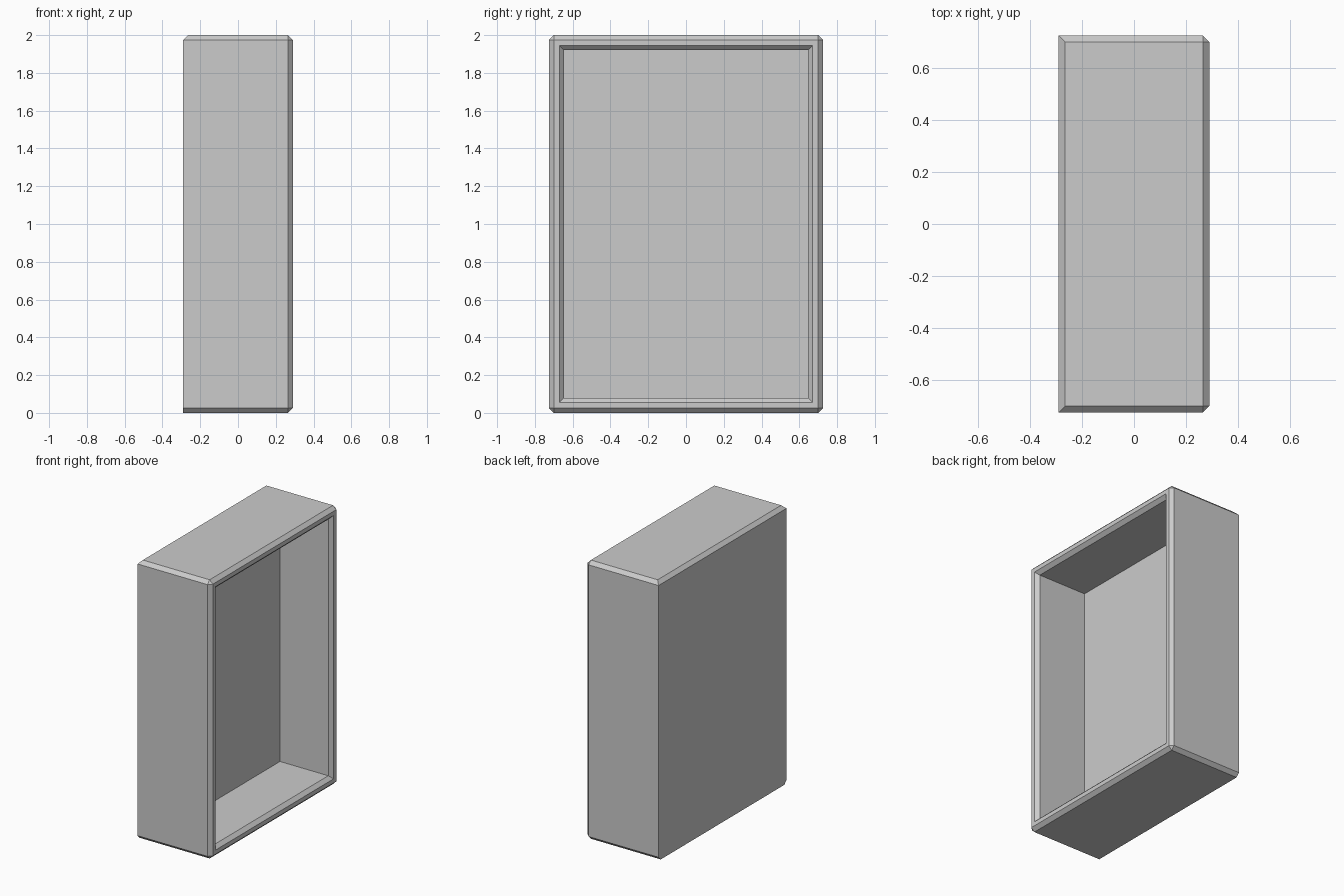
import bpy, bmesh
from mathutils import Vector

if "Cube" in bpy.data.objects:
    bpy.data.objects.remove(bpy.data.objects["Cube"])

DEPTH, WIDTH, HEIGHT = 0.58, 1.45, 2.0
WALL, CHAMFER, BACK_X = 0.08, 0.025, -0.118
X, Y = DEPTH / 2, WIDTH / 2

bm = bmesh.new()

# solid block standing on the ground
bmesh.ops.create_cube(bm, size=1)
for v in bm.verts:
    v.co = Vector((v.co.x * DEPTH, v.co.y * WIDTH, (v.co.z + 0.5) * HEIGHT))

# open face on +x: inset the rim, then push the middle in as a recess
bm.normal_update()
face = next(f for f in bm.faces if f.normal.x > 0.9)
bmesh.ops.inset_individual(bm, faces=[face], thickness=WALL, use_even_offset=True)
floor = bmesh.ops.extrude_discrete_faces(bm, faces=[face])["faces"][0]
for v in floor.verts:
    v.co.x = BACK_X


def near(a, b):
    return abs(a - b) < 1e-4


def is_chamfered(edge):
    a, b = (v.co for v in edge.verts)
    on_outside = all(near(abs(p.y), Y) for p in (a, b))
    if near(a.x, X) and near(b.x, X):
        # outer and inner loops of the rim, without the mitre diagonals
        return near(a.y, b.y) or near(a.z, b.z)
    if near(a.x, -X) and near(b.x, -X):
        # only the top edge of the back
        return near(a.z, HEIGHT) and near(b.z, HEIGHT)
    # long outer corners running front to back
    return on_outside and near(a.y, b.y) and near(a.z, b.z)


bmesh.ops.bevel(bm, geom=[e for e in bm.edges if is_chamfered(e)],
                offset=CHAMFER, offset_type='OFFSET', segments=1,
                profile=0.5, affect='EDGES')
# merge the mitred rim strips into one flat frame
bmesh.ops.recalc_face_normals(bm, faces=bm.faces[:])

mesh = bpy.data.meshes.new("open_cabinet")
bm.to_mesh(mesh)
bm.free()
cabinet = bpy.data.objects.new("open_cabinet", mesh)
bpy.context.collection.objects.link(cabinet)
